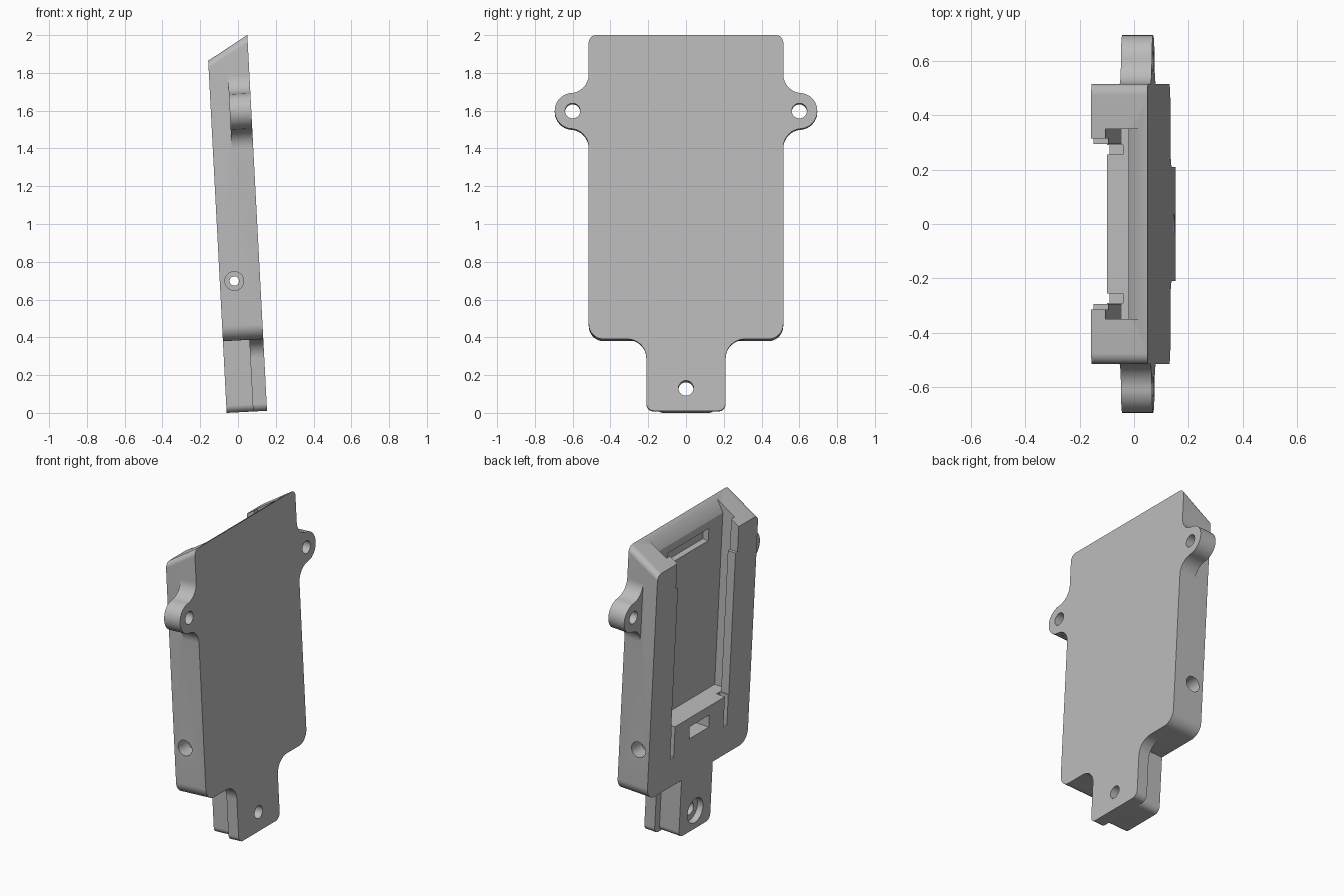
import bpy, bmesh, math
from mathutils import Matrix

if "Cube" in bpy.data.objects:
    bpy.data.objects.remove(bpy.data.objects["Cube"], do_unlink=True)

DEPTH = 0.214      # thickness of the holder
SLOPE = 0.584      # slope of the slanted top

grey = bpy.data.materials.new("plain_grey")
grey.use_nodes = True
grey.diffuse_color = (0.5, 0.5, 0.5, 1)
grey.node_tree.nodes["Principled BSDF"].inputs["Base Color"].default_value = (0.5, 0.5, 0.5, 1)


def finish(bm, name):
    bmesh.ops.recalc_face_normals(bm, faces=bm.faces)
    mesh = bpy.data.meshes.new(name)
    bm.to_mesh(mesh)
    bm.free()
    mesh.materials.append(grey)
    obj = bpy.data.objects.new(name, mesh)
    bpy.context.collection.objects.link(obj)
    return obj


def arc(cy, cz, r, a0, a1, steps=12):
    angles = [math.radians(a0 + (a1 - a0) * i / steps) for i in range(steps + 1)]
    return [(cy + r * math.cos(a), cz + r * math.sin(a)) for a in angles]


def mirrored(half):
    return half + [(-y, z) for y, z in reversed(half)]


def prism(name, outline, x0, x1):
    """Extrude a (y, z) outline along x."""
    bm = bmesh.new()
    face = bm.faces.new([bm.verts.new((x0, y, z)) for y, z in outline])
    out = bmesh.ops.extrude_face_region(bm, geom=[face])
    moved = [g for g in out["geom"] if isinstance(g, bmesh.types.BMVert)]
    bmesh.ops.translate(bm, verts=moved, vec=(x1 - x0, 0, 0))
    return finish(bm, name)


def box(name, x, y, z, turn=0):
    """Box from (low, high) ranges, optionally turned about y."""
    bm = bmesh.new()
    size = [b - a for a, b in (x, y, z)]
    centre = [(a + b) / 2 for a, b in (x, y, z)]
    matrix = (Matrix.Translation(centre) @ Matrix.Rotation(math.radians(turn), 4, "Y")
              @ Matrix.Diagonal((*size, 1)))
    bmesh.ops.create_cube(bm, size=1, matrix=matrix)
    return finish(bm, name)


def rod(name, axis, centre, r, length):
    bm = bmesh.new()
    turn = Matrix.Rotation(math.pi / 2, 4, "Y" if axis == "x" else "X")
    bmesh.ops.create_cone(bm, cap_ends=True, segments=32, radius1=r, radius2=r,
                          depth=length, matrix=Matrix.Translation(centre) @ turn)
    return finish(bm, name)


def combine(target, tool, operation):
    mod = target.modifiers.new(operation, "BOOLEAN")
    mod.operation = operation
    mod.solver = "EXACT"
    mod.object = tool
    bpy.context.view_layer.objects.active = target
    bpy.ops.object.modifier_apply(modifier=mod.name)
    bpy.data.objects.remove(tool, do_unlink=True)


# Main body with rounded corners and a slanted top
body_half = arc(0.435, 0.46, 0.08, -90, 0) + arc(0.475, 1.952, 0.04, 0, 90)
holder = prism("holder_body", mirrored(body_half), 0, DEPTH)
for v in holder.data.vertices:
    if v.co.z > 1.9:
        v.co.z -= (DEPTH - v.co.x) * SLOPE

# Bottom tab: filleted slab and narrower block behind it
tab_half = arc(0.17, 0.04, 0.04, -90, 0) + arc(0.31, 0.28, 0.1, 180, 90) + [(0.31, 0.5)]
combine(holder, prism("tab_slab", mirrored(tab_half), 0.14, DEPTH), "UNION")
block_half = arc(0.12, 0.04, 0.04, -90, 0) + [(0.16, 0.45)]
combine(holder, prism("tab_block", mirrored(block_half), 0, 0.16), "UNION")

# Screw ears blended into both sides
ear = ([(0.42, 1.784)] + arc(0.615, 1.784, 0.1, 180, 265.6)
       + arc(0.6, 1.59, 0.095, 85.6, -85.6, 24)
       + arc(0.615, 1.396, 0.1, 94.4, 180) + [(0.42, 1.396)])
for side in (1, -1):
    combine(holder, prism("ear", [(y * side, z) for y, z in ear], 0.1, DEPTH), "UNION")

# Pocket, open at the top, with overhanging side lips
cuts = [
    box("pocket", (0.055, 0.14), (-0.35, 0.35), (0.77, 2.2)),
    box("pocket_mouth", (-0.1, 0.1), (-0.295, 0.295), (0.77, 2.2)),
    box("mouth_top", (-0.1, 0.1), (-0.315, 0.315), (1.7, 2.2)),
    box("entry_chamfer", (0.115, 0.165), (-0.35, 0.35), (1.89, 2.01), 30),
    box("upper_recess", (0.1, 0.18), (-0.21, 0.21), (1.77, 1.85)),
    box("lower_window", (-0.1, 0.11), (-0.1, 0.1), (0.63, 0.71)),
    rod("cross_hole", "y", (0.077, 0, 0.695), 0.025, 2),
    rod("tab_hole", "x", (0.1, 0, 0.12), 0.04, 1),
    rod("tab_counterbore", "x", (0, 0, 0.12), 0.08, 0.08),
]
for side in (1, -1):
    low, high = sorted((0.255 * side, 0.29 * side))
    cuts += [
        box("relief_slot", (-0.1, 0.06), (low, high), (0.57, 0.8)),
        rod("side_counterbore", "y", (0.077, 0.515 * side, 0.695), 0.05, 0.2),
        rod("ear_hole", "x", (0.1, 0.6 * side, 1.59), 0.04, 1),
    ]
for cut in cuts:
    combine(holder, cut, "DIFFERENCE")

# Lean the holder back and shade it
holder.location = (-0.06, 0, 0)
holder.rotation_euler = (0, math.radians(-3), 0)
bpy.ops.object.select_all(action="DESELECT")
holder.select_set(True)
bpy.context.view_layer.objects.active = holder
bpy.ops.object.shade_smooth_by_angle(angle=math.radians(30))
